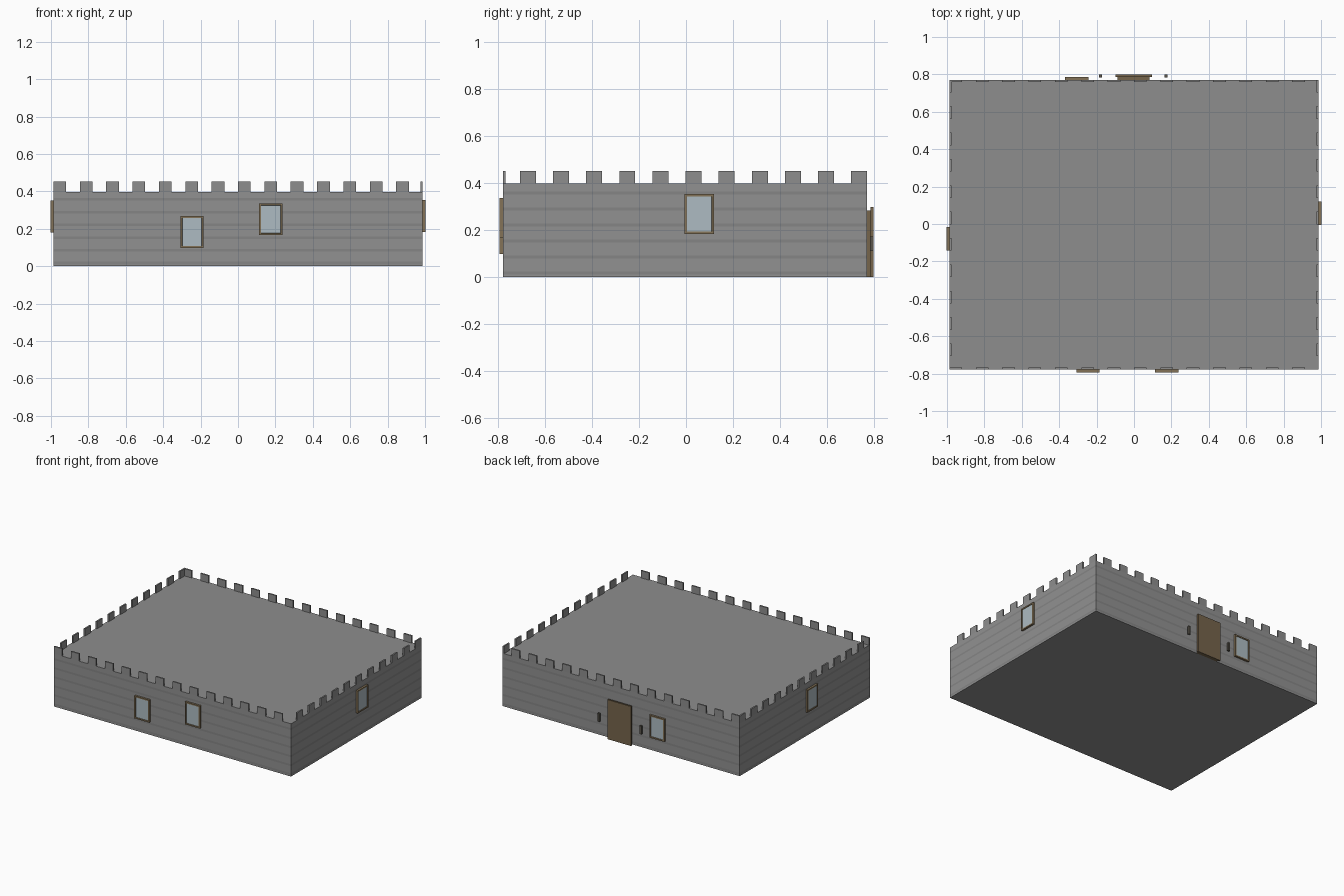
import bpy, bmesh
from mathutils import Matrix, Vector
from math import radians

if "Cube" in bpy.data.objects:
    bpy.data.objects.remove(bpy.data.objects["Cube"])

# Overall wall extents
X0, X1 = -0.987, 0.987
Y0, Y1 = -0.779, 0.771
WALL_H, TOP_H = 0.397, 0.452
THICK, PITCH, WIDTH = 0.011, 0.141, 0.068


def material(name, color):
    m = bpy.data.materials.new(name)
    m.diffuse_color = (*color, 1)
    m.use_nodes = True
    m.node_tree.nodes["Principled BSDF"].inputs["Base Color"].default_value = m.diffuse_color
    return m


stone = material("stone", (0.285, 0.285, 0.285))
mortar = material("mortar", (0.235, 0.235, 0.235))
roof = material("roof", (0.27, 0.27, 0.27))
wood = material("wood", (0.18, 0.128, 0.07))
frame = material("frame_wood", (0.23, 0.17, 0.095))
glass = material("glass", (0.42, 0.50, 0.54))
iron = material("iron", (0.1, 0.09, 0.07))


def add_box(bm, lo, hi):
    lo, hi = Vector(lo), Vector(hi)
    mat = Matrix.Translation((lo + hi) / 2) @ Matrix.Diagonal((*(hi - lo), 1))
    bmesh.ops.create_cube(bm, size=1, matrix=mat)


def finish(name, bm, mats=()):
    me = bpy.data.meshes.new(name)
    bm.to_mesh(me)
    bm.free()
    for m in mats:
        me.materials.append(m)
    ob = bpy.data.objects.new(name, me)
    bpy.context.collection.objects.link(ob)
    return ob


def boxes(name, spans, *mats):
    bm = bmesh.new()
    for lo, hi in spans:
        add_box(bm, lo, hi)
    return finish(name, bm, mats)


# Main stone block, sliced into courses with darker mortar bands, flat roof
bm = bmesh.new()
add_box(bm, (X0, Y0, 0), (X1, Y1, WALL_H))
bands = [0.017 + 0.068 * i for i in range(6)]
for z in bands:
    for dz in (-0.007, 0.007):
        bmesh.ops.bisect_plane(bm, geom=bm.verts[:] + bm.edges[:] + bm.faces[:],
                               plane_co=(0, 0, z + dz), plane_no=(0, 0, 1))
bm.normal_update()
for f in bm.faces:
    z = f.calc_center_median().z
    if f.normal.z > 0.5:
        f.material_index = 2
    elif abs(f.normal.z) < 0.5 and any(abs(z - b) < 0.005 for b in bands):
        f.material_index = 1
finish("stone_walls", bm, (stone, mortar, roof))

# Battlements: front/back run from the left corner, sides run from the back corner
for name, y in (("front", Y0), ("back", Y1 - THICK)):
    boxes(name + "_battlements",
          [((X0 + i * PITCH, y, WALL_H), (X0 + i * PITCH + WIDTH, y + THICK, TOP_H))
           for i in range(14)], roof)
for name, x in (("left", X0), ("right", X1 - THICK)):
    boxes(name + "_battlements",
          [((x, Y1 - i * PITCH - WIDTH, WALL_H), (x + THICK, Y1 - i * PITCH, TOP_H))
           for i in range(11)], roof)


# Window: shallow wooden frame with a slightly recessed pane, facing -y before rotation
def window(name, loc, angle):
    w, h, d, recess = 0.125, 0.17, 0.015, 0.004
    bm = bmesh.new()
    add_box(bm, (-w / 2, -d, -h / 2), (w / 2, 0, h / 2))
    bm.normal_update()
    pane = min(bm.faces, key=lambda f: f.calc_center_median().y)
    bmesh.ops.inset_region(bm, faces=[pane], thickness=0.014)
    bmesh.ops.inset_region(bm, faces=[pane], thickness=0.001)
    bmesh.ops.translate(bm, verts=pane.verts, vec=(0, recess, 0))
    for f in bm.faces:
        f.material_index = int(f is pane)
    ob = finish(name, bm, (frame, glass))
    ob.matrix_world = Matrix.Translation(loc) @ Matrix.Rotation(radians(angle), 4, 'Z')


window("front_window_low", (-0.246, Y0, 0.183), 0)
window("front_window_high", (0.176, Y0, 0.251), 0)
window("right_window", (X1, 0.057, 0.268), 90)
window("left_window", (X0, -0.078, 0.266), -90)
window("back_window", (-0.307, Y1, 0.183), 180)

# Door: backing slab and a slightly larger front panel
boxes("door_backing", [((-0.088, Y1, 0), (0.084, 0.786, 0.282))], wood)
boxes("door_panel", [((-0.1, 0.785, 0), (0.096, 0.798, 0.297))], wood)

# Small lanterns standing off the wall on both sides of the door
for name, x in (("left_lantern", -0.18), ("right_lantern", 0.172)):
    boxes(name, [((x - 0.008, 0.784, 0.11), (x + 0.008, 0.798, 0.172))], iron)
